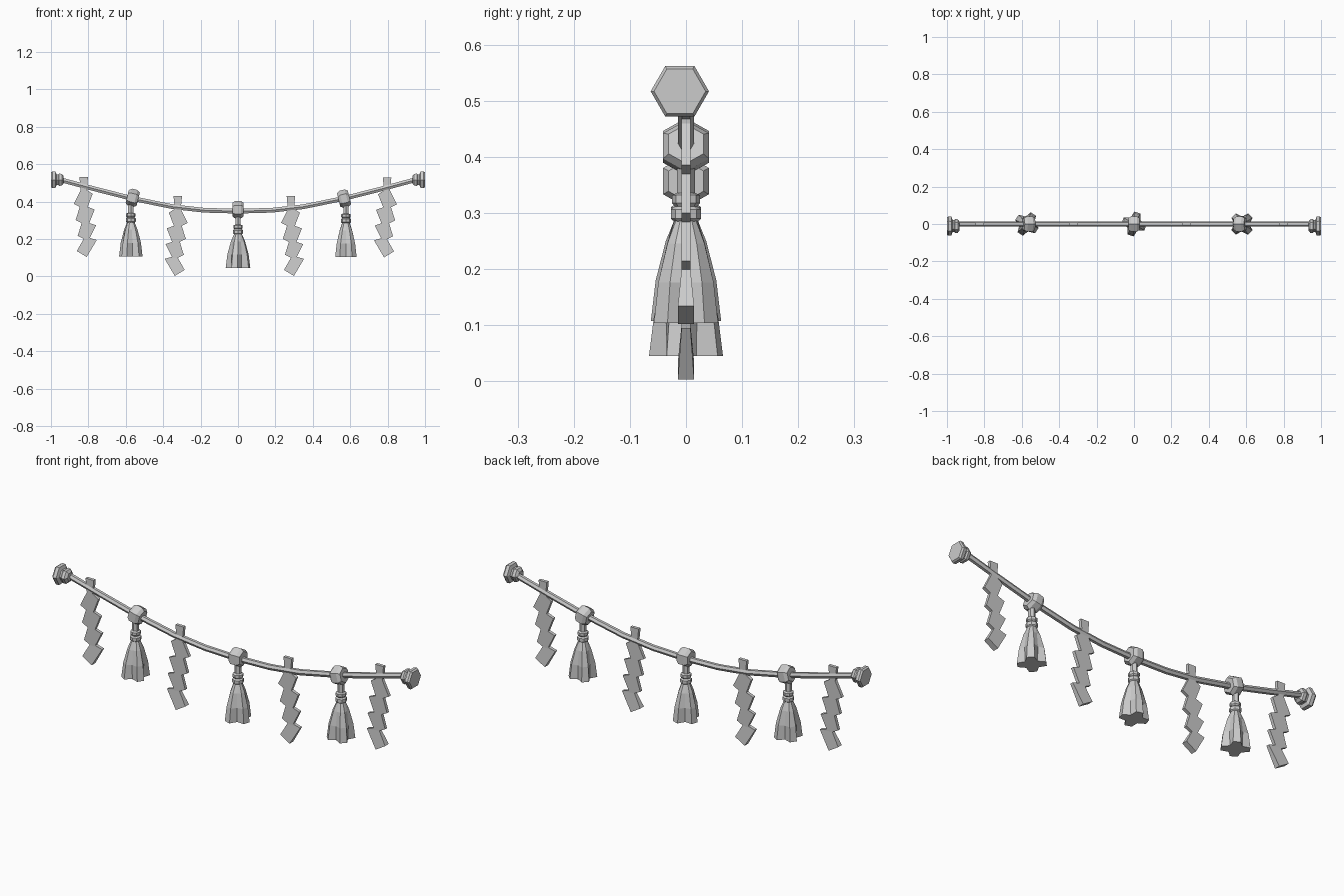
import bpy
import bmesh
from math import cos, sin, pi
from mathutils import Vector

if "Cube" in bpy.data.objects:
    bpy.data.objects.remove(bpy.data.objects["Cube"], do_unlink=True)

grey = bpy.data.materials.new("light_grey")
grey.use_nodes = True
grey.diffuse_color = (0.6, 0.6, 0.6, 1)
grey.node_tree.nodes["Principled BSDF"].inputs["Base Color"].default_value = (0.6, 0.6, 0.6, 1)


def finish(name, bm):
    bmesh.ops.recalc_face_normals(bm, faces=bm.faces)
    mesh = bpy.data.meshes.new(name)
    bm.to_mesh(mesh)
    bm.free()
    mesh.materials.append(grey)
    obj = bpy.data.objects.new(name, mesh)
    bpy.context.collection.objects.link(obj)
    return obj


def skin(name, rings):
    """Bridge matching rings of points and cap both ends."""
    bm = bmesh.new()
    loops = [[bm.verts.new(p) for p in ring] for ring in rings]
    n = len(loops[0])
    for a, b in zip(loops, loops[1:]):
        for i in range(n):
            j = (i + 1) % n
            bm.faces.new((a[i], a[j], b[j], b[i]))
    bm.faces.new(loops[0])
    bm.faces.new(loops[-1])
    return finish(name, bm)


def ring(centre, axis, radius, sides=6, phase=0.0, fold=0.0):
    """Polygon around an axis; fold pulls every third corner inward."""
    axis = Vector(axis).normalized()
    u = Vector((0, 1, 0))
    v = axis.cross(u)
    points = []
    for i in range(sides):
        a = phase + 2 * pi * i / sides
        r = radius * (1 - fold if i % 3 == 0 else 1)
        points.append(Vector(centre) + (u * cos(a) + v * sin(a)) * r)
    return points


def lathe(name, centre, axis, profile, **kw):
    d = Vector(axis).normalized()
    return skin(name, [ring(Vector(centre) + d * t, d, r, **kw) for t, r in profile])


# Sagging rope
half = [(0, 0.349), (0.18, 0.354), (0.35, 0.373), (0.57, 0.418), (0.77, 0.469), (0.96, 0.52)]
path = [Vector((-x, 0, z)) for x, z in reversed(half[1:])] + [Vector((x, 0, z)) for x, z in half]
rope = []
for i, p in enumerate(path):
    tangent = path[min(i + 1, len(path) - 1)] - path[max(i - 1, 0)]
    rope.append(ring(p, tangent, 0.0145))
skin("rope", rope)

# Stepped end knobs
knob = [(0, 0.046), (0.008, 0.052), (0.024, 0.050), (0.030, 0.032),
        (0.038, 0.032), (0.044, 0.038), (0.058, 0.036), (0.068, 0.022)]
for side, name in ((-1, "right_end_knob"), (1, "left_end_knob")):
    lathe(name, (side, -0.011, 0.517), (-side, 0, 0), knob)

# Tassels: bead on the rope, cord, binding rings, folded skirt
bead = [(-0.03, 0.036), (-0.015, 0.047), (0.015, 0.047), (0.03, 0.036)]
binding = [(-0.080, 0.016), (-0.084, 0.025), (-0.098, 0.025), (-0.104, 0.020),
           (-0.110, 0.027), (-0.126, 0.027), (-0.132, 0.020)]
skirt = [(-0.130, 0.021, 0), (-0.170, 0.038, 0.12), (-0.240, 0.057, 0.28), (-0.312, 0.066, 0.42)]
tassels = (("right", -0.563, 0.420, -0.25, 0.2), ("middle", 0, 0.357, 0, 0.5), ("left", 0.567, 0.416, 0.25, 0.0))
for name, x, z, slope, phase in tassels:
    lathe(name + "_bead", (x, 0, z), (1, 0, slope), bead, phase=pi / 6)
    low = Vector((x + slope * 0.04, 0, z))
    lathe(name + "_cord", low, (0, 0, 1), [(-0.135, 0.016), (-0.02, 0.016)])
    lathe(name + "_binding", low, (0, 0, 1), binding, sides=8)
    rings = [ring(low + Vector((0, 0, t)), (0, 0, 1), r, 12, phase, f) for t, r, f in skirt]
    skin(name + "_tassel", rings)

# Zigzag paper streamers: left and right edge pairs, in hundredths
zigzag = [((-2.3, 0), (2.3, 0)), ((-1.6, 7), (1.6, 7)), ((-2.1, 8), (4.8, 9)),
          ((-5.3, 14.4), (2.1, 16)), ((-2.1, 16), (5.9, 17.4)), ((-4.3, 23), (3.0, 24.6)),
          ((-1.1, 24.6), (6.6, 25.8)), ((-3.2, 31.5), (3.2, 32.6)), ((0, 33.1), (7, 33.7)),
          ((-3.7, 39.6), (1.6, 42.8))]
streamers = (("outer_right", -0.825, 0.532, 1), ("inner_right", -0.322, 0.431, -1),
             ("inner_left", 0.283, 0.431, 1), ("outer_left", 0.797, 0.530, -1))
for name, x, z, flip in streamers:
    rows = []
    for i, ((lx, lz), (rx, rz)) in enumerate(zigzag):
        t = 0.0145 if i == len(zigzag) - 1 else 0.008
        l = (x + flip * lx / 100, z - lz / 100)
        r = (x + flip * rx / 100, z - rz / 100)
        rows.append([(l[0], -t, l[1]), (r[0], -t, r[1]), (r[0], t, r[1]), (l[0], t, l[1])])
    skin(name + "_streamer", rows)
